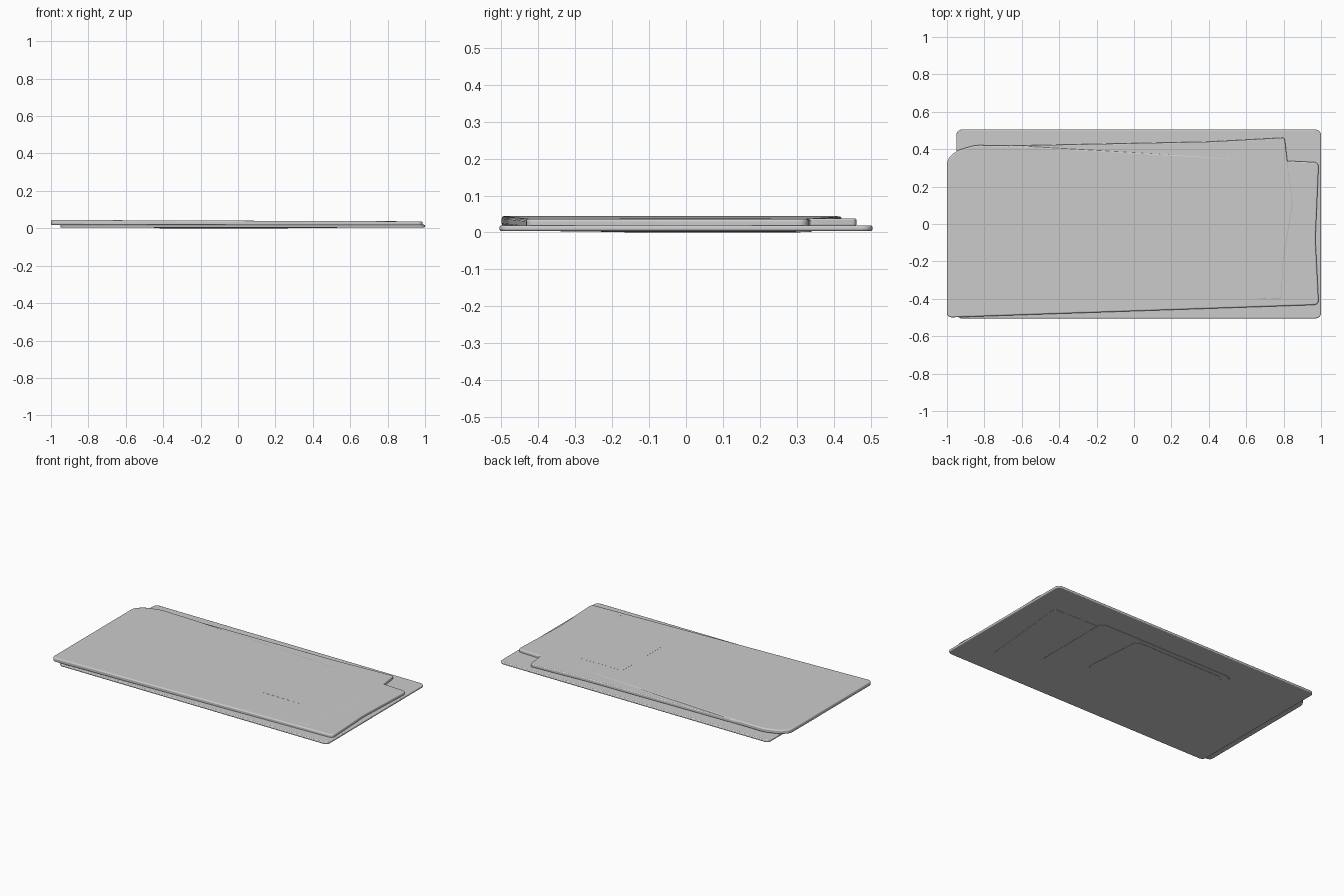
import bpy, bmesh
from math import radians

if "Cube" in bpy.data.objects:
    bpy.data.objects.remove(bpy.data.objects["Cube"])


def plate(name, outline, z0, z1, radius=0.03, bevel=0.005, slope=0.0):
    """Thin rounded sheet; slope tilts it along x."""
    bm = bmesh.new()
    bm.faces.new([bm.verts.new((x, y, z0)) for x, y in outline])
    bmesh.ops.bevel(bm, geom=bm.verts[:], offset=radius, segments=5,
                    profile=0.5, affect='VERTICES', clamp_overlap=True)
    ext = bmesh.ops.extrude_face_region(bm, geom=bm.faces[:], use_keep_orig=True)
    for v in ext["geom"]:
        if isinstance(v, bmesh.types.BMVert):
            v.co.z = z1
    for v in bm.verts:
        v.co.z += slope * (v.co.x + 1)
    bmesh.ops.recalc_face_normals(bm, faces=bm.faces[:])
    me = bpy.data.meshes.new(name)
    bm.to_mesh(me)
    bm.free()
    ob = bpy.data.objects.new(name, me)
    bpy.context.collection.objects.link(ob)
    if bevel:
        mod = ob.modifiers.new("soft_edge", 'BEVEL')
        mod.width, mod.segments, mod.limit_method = bevel, 3, 'ANGLE'
        mod.angle_limit = radians(35)
    bpy.context.view_layer.objects.active = ob
    ob.select_set(True)
    bpy.ops.object.shade_smooth_by_angle(angle=radians(35))
    ob.select_set(False)
    return ob


# Bottom sheet of the stack
plate("bottom_sheet", [(-0.95, -0.505), (1, -0.505), (1, 0.505), (-0.95, 0.505)],
      0.004, 0.019)

# Middle sheet, visible along the back edge
plate("middle_sheet", [(-0.93, -0.46), (0.79, -0.40), (0.80, -0.2), (0.85, 0.11),
                       (0.82, 0.34), (0.805, 0.462), (0.4, 0.44), (-0.85, 0.415)],
      0.017, 0.0385, radius=0.012)

# Large top sheet, sinking slightly towards the right
plate("top_sheet", [(-1, -0.5), (0.988, -0.432), (0.97, -0.08), (0.988, 0.33),
                    (0.83, 0.337), (-0.6, 0.417), (-0.85, 0.422), (-0.95, 0.392),
                    (-1, 0.345)],
      0.018, 0.0445, radius=0.025, bevel=0.007, slope=-0.0038)

# Raised panel on the top sheet
plate("top_panel", [(0.3, -0.18), (0.775, -0.18), (0.775, 0.23), (0.3, 0.23)],
      0.040, 0.0447, radius=0.005, bevel=0, slope=-0.0037)

# Nested thin sheets on the underside
plate("underside_large_sheet", [(0.79, -0.34), (0.85, 0.29), (-0.47, 0.33), (-0.43, -0.33)],
      0.003, 0.006, bevel=0.001)
plate("underside_medium_sheet", [(0.53, -0.22), (0.53, 0.34), (-0.45, 0.34), (-0.44, -0.23)],
      0.0015, 0.006, bevel=0.001)
plate("underside_small_sheet", [(0.27, -0.10), (0.24, 0.31), (-0.42, 0.31), (-0.41, -0.17)],
      0.0, 0.006, bevel=0.001)
